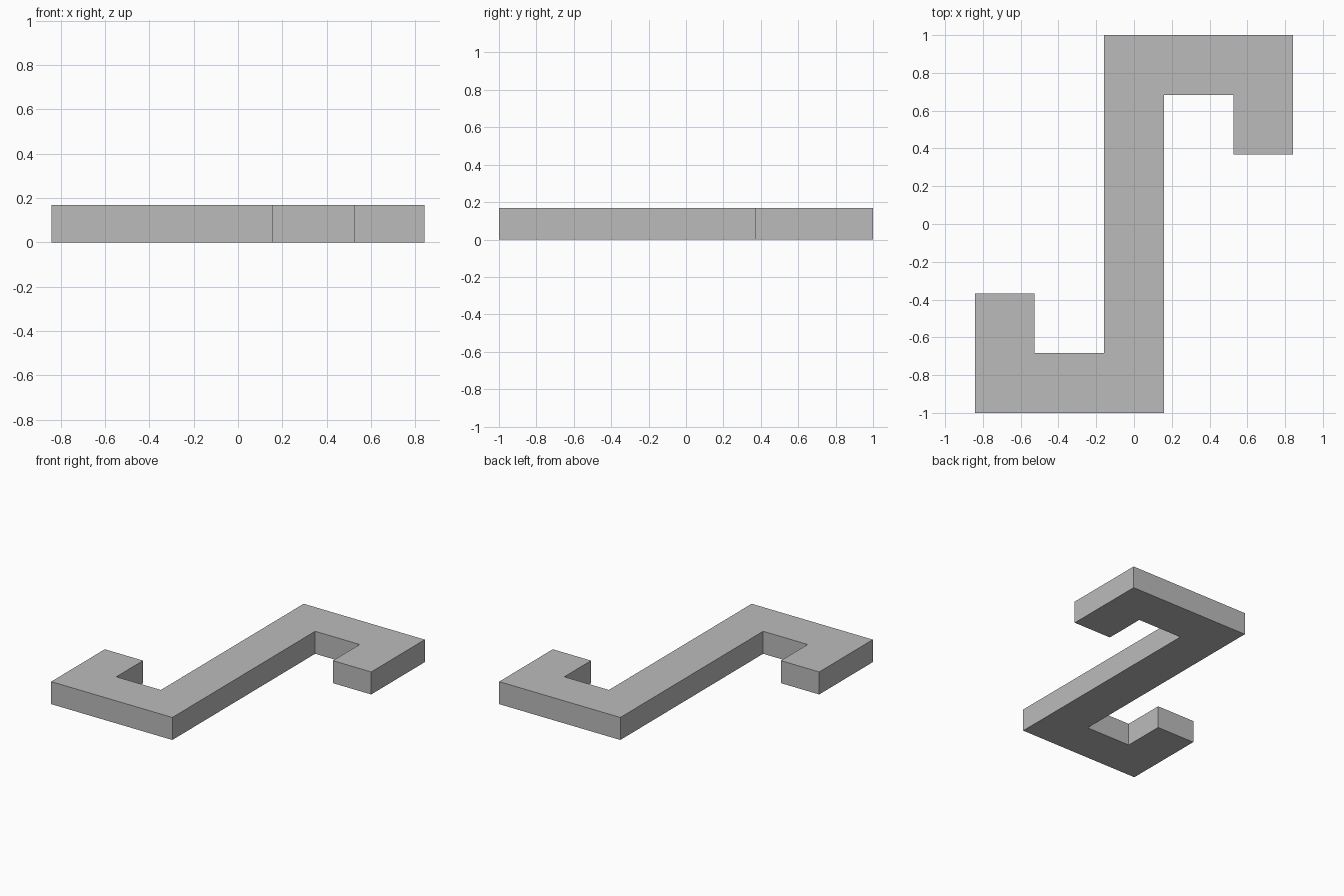
import bpy
import bmesh

default_cube = bpy.data.objects.get("Cube")
if default_cube:
    bpy.data.objects.remove(default_cube, do_unlink=True)

HEIGHT = 0.168

# Plain grey material
grey = bpy.data.materials.new("plain_grey")
grey.use_nodes = True
colour = (0.5, 0.5, 0.5, 1.0)
grey.diffuse_color = colour
grey.node_tree.nodes["Principled BSDF"].inputs["Base Color"].default_value = colour

# Outline of the back hook; the front hook is the same turned half way round
hook = [(-0.158, 1.0), (0.842, 1.0), (0.842, 0.368),
        (0.526, 0.368), (0.526, 0.684), (0.158, 0.684)]
outline = hook + [(-x, -y) for x, y in hook]

# Extrude the outline into a flat double-hooked bar
bm = bmesh.new()
base = bm.faces.new([bm.verts.new((x, y, 0)) for x, y in outline])
raised = bmesh.ops.extrude_face_region(bm, geom=[base], use_keep_orig=True)["geom"]
top_verts = [v for v in raised if isinstance(v, bmesh.types.BMVert)]
bmesh.ops.translate(bm, verts=top_verts, vec=(0, 0, HEIGHT))
bmesh.ops.recalc_face_normals(bm, faces=bm.faces)

mesh = bpy.data.meshes.new("double_hook_bar")
bm.to_mesh(mesh)
bm.free()
mesh.materials.append(grey)
bar = bpy.data.objects.new("double_hook_bar", mesh)
bpy.context.collection.objects.link(bar)
